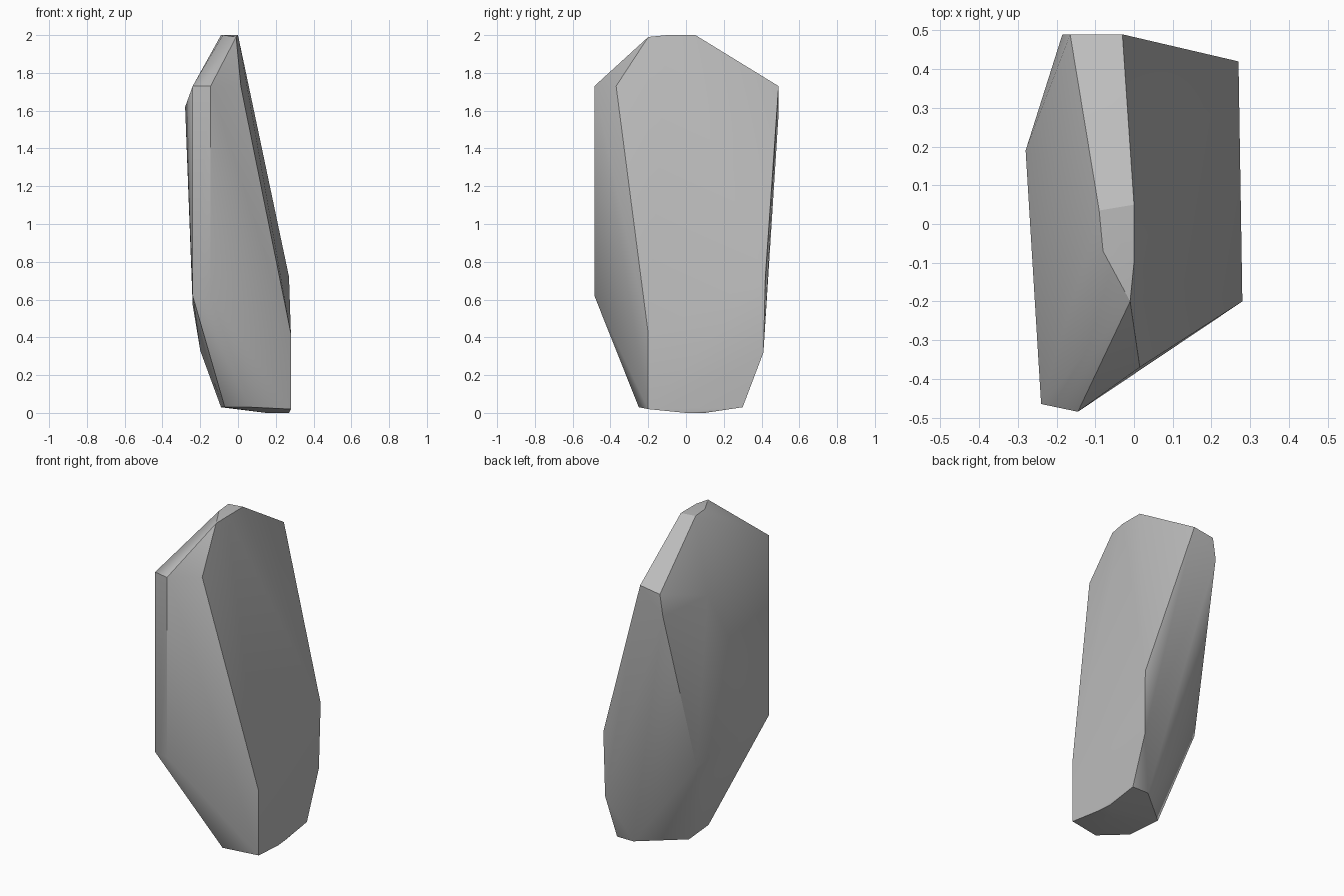
import bpy
import bmesh
import math

# Remove the default cube only
default_cube = bpy.data.objects.get("Cube")
if default_cube:
    bpy.data.objects.remove(default_cube, do_unlink=True)


def flat_material(name, colour):
    material = bpy.data.materials.new(name)
    material.use_nodes = True
    material.diffuse_color = colour
    shader = next(n for n in material.node_tree.nodes if n.type == "BSDF_PRINCIPLED")
    shader.inputs["Base Color"].default_value = colour
    return material


def convex_rock(name, corners, material):
    """Wrap the corner points in a closed faceted skin."""
    bm = bmesh.new()
    for corner in corners:
        bm.verts.new(corner)
    hull = bmesh.ops.convex_hull(bm, input=bm.verts)
    unused = [v for v in hull["geom_interior"] if isinstance(v, bmesh.types.BMVert)]
    bmesh.ops.delete(bm, geom=unused, context="VERTS")
    bmesh.ops.recalc_face_normals(bm, faces=bm.faces)
    mesh = bpy.data.meshes.new(name)
    bm.to_mesh(mesh)
    bm.free()
    mesh.materials.append(material)
    rock = bpy.data.objects.new(name, mesh)
    bpy.context.scene.collection.objects.link(rock)
    return rock


# Narrow crest of the slab
crest = [(-.01, -.2, 1.99), (0, -.1, 2), (0, .05, 2), (-.09, .035, 2), (-.08, -.07, 2)]
# Shoulders where the slab reaches full width
shoulder = [(.015, -.37, 1.73), (-.03, .49, 1.73), (-.165, .49, 1.71),
            (-.185, .49, 1.58), (-.28, .19, 1.62)]
# Upright front edge, a narrow chamfer between two vertical lines
front_edge = [(x, y, z) for x, y in ((-.24, -.465), (-.145, -.485)) for z in (.62, 1.73)]
# Belly where the flanks turn inwards
belly = [(.27, .42, .72), (-.24, .24, .57), (.28, -.2, .42), (.265, .41, .32), (-.2, .12, .33)]
# Blunt, slightly rounded foot
foot = [(x, y, .03) for x, y in ((.26, .3), (.15, .3), (-.09, .1), (-.07, -.12), (.07, -.25))]
foot += [(.28, -.2, .02), (.27, 0, 0), (.26, .1, 0), (.15, 0, 0)]

stone = flat_material("grey stone", (.5, .5, .5, 1))
rock_slab = convex_rock("rock_slab", crest + shoulder + front_edge + belly + foot, stone)

# Soft facets with crisp main ridges
bpy.ops.object.select_all(action="DESELECT")
rock_slab.select_set(True)
bpy.context.view_layer.objects.active = rock_slab
bpy.ops.object.shade_smooth_by_angle(angle=math.radians(30))
